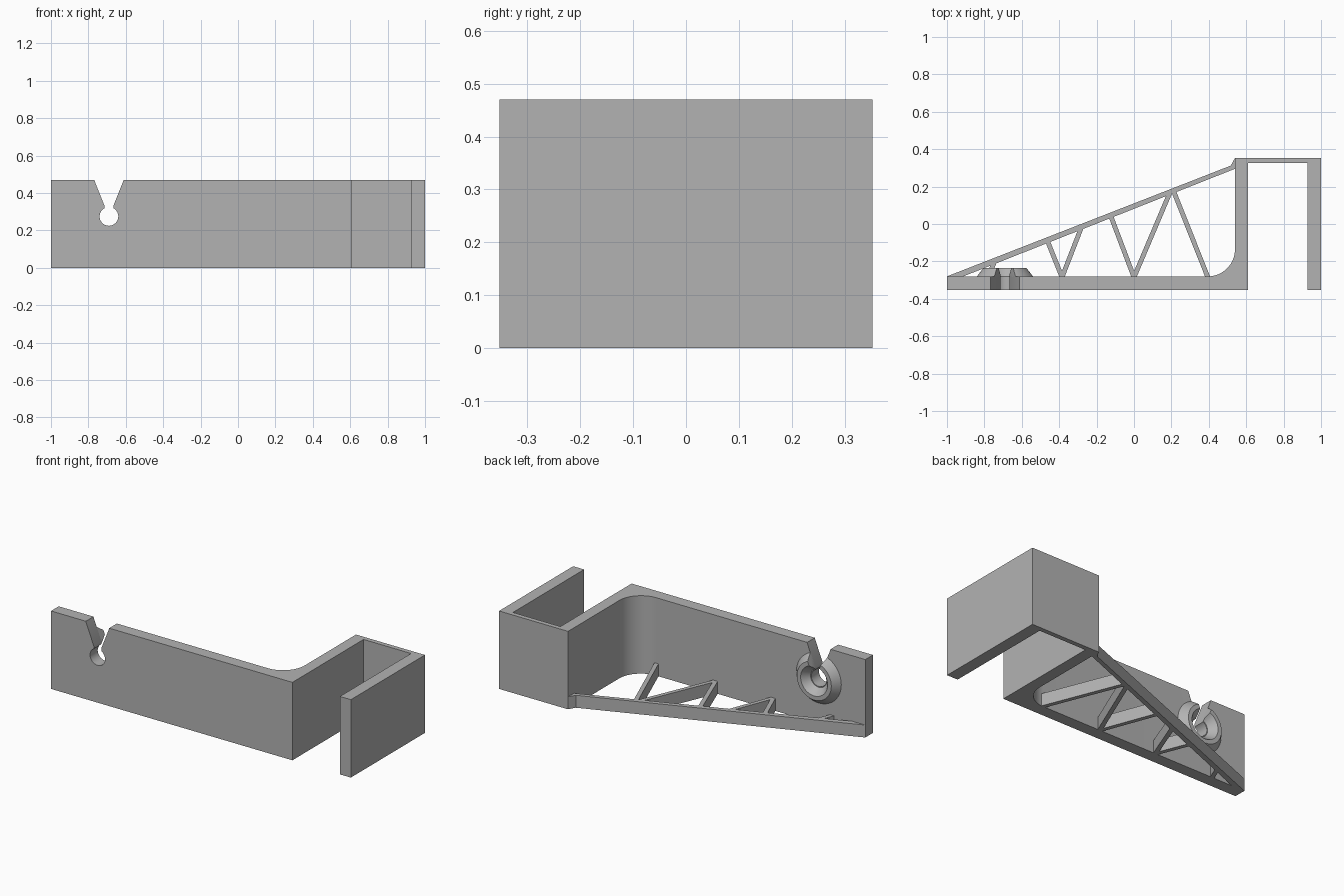
import bpy, bmesh, math
from mathutils import Vector

cube = bpy.data.objects.get("Cube")
if cube:
    bpy.data.objects.remove(cube, do_unlink=True)

grey = bpy.data.materials.new("plain grey")
grey.use_nodes = True
COLOUR = (0.45, 0.45, 0.45, 1)
grey.diffuse_color = COLOUR
grey.node_tree.nodes["Principled BSDF"].inputs["Base Color"].default_value = COLOUR

HEIGHT, RIB = 0.47, 0.075
FRONT, INNER, BACK = -0.353, -0.28, 0.353
HOLE_X, HOLE_Z, HOLE_R = -0.69, 0.275, 0.05


def finish(name, bm):
    bmesh.ops.recalc_face_normals(bm, faces=bm.faces)
    mesh = bpy.data.meshes.new(name)
    bm.to_mesh(mesh)
    bm.free()
    mesh.materials.append(grey)
    obj = bpy.data.objects.new(name, mesh)
    bpy.context.collection.objects.link(obj)
    return obj


def extrude(name, points, offset):
    """Closed outline pushed along an offset vector."""
    bm = bmesh.new()
    face = bm.faces.new([bm.verts.new(p) for p in points])
    new = bmesh.ops.extrude_face_region(bm, geom=[face])["geom"]
    bmesh.ops.translate(bm, vec=offset,
                        verts=[v for v in new if isinstance(v, bmesh.types.BMVert)])
    return finish(name, bm)


def slab(name, outline, height):
    return extrude(name, [(x, y, 0) for x, y in outline], Vector((0, 0, height)))


def arc(cx, cy, r, start, end, steps):
    angles = [math.radians(start + (end - start) * i / steps) for i in range(steps + 1)]
    return [(cx + r * math.cos(a), cy + r * math.sin(a)) for a in angles]


def smooth(obj):
    bpy.ops.object.select_all(action="DESELECT")
    obj.select_set(True)
    bpy.context.view_layer.objects.active = obj
    bpy.ops.object.shade_smooth_by_angle(angle=math.radians(30))


# Front plate with its filleted wall and the open hook
fillet = arc(0.395, INNER + 0.145, 0.145, -90, 0, 16)
bracket = slab("bracket", [(-1, FRONT), (0.61, FRONT), (0.61, 0.325), (0.927, 0.325),
                           (0.927, FRONT), (1, FRONT), (1, BACK), (0.54, BACK)]
               + fillet[::-1] + [(-1, INNER)], HEIGHT)

# Sloping brace along the back
slab("diagonal_brace", [(-1, INNER - 0.005), (-0.925, INNER - 0.005), (0.545, 0.297),
                        (0.545, BACK), (0.54, BACK), (0.517, 0.312), (-1, INNER)], RIB)

# Zigzag struts between plate and brace
STRUTS = [((0.395, -0.285), (0.21, 0.18)), ((0.0, -0.285), (0.195, 0.175)),
          ((0.0, -0.285), (-0.125, 0.045)), ((-0.385, -0.285), (-0.28, -0.015)),
          ((-0.385, -0.285), (-0.465, -0.085)), ((-0.78, -0.285), (-0.742, -0.193))]
for i, (a, b) in enumerate(STRUTS):
    a, b = Vector(a), Vector(b)
    side = (b - a).orthogonal().normalized() * 0.0125
    slab(f"strut_{i + 1}", [a - side, a + side, b + side, b - side], RIB)

# Dished boss turned around the hole
bm = bmesh.new()
profile = [(0.15, INNER - 0.003), (0.15, INNER), (0.115, -0.235), (0.09, -0.235),
           (0.055, INNER), (0.055, INNER - 0.003)]
verts = [bm.verts.new((HOLE_X + r, y, HOLE_Z)) for r, y in profile]
edges = [bm.edges.new((v, verts[i - 1])) for i, v in enumerate(verts)]
bmesh.ops.spin(bm, geom=verts + edges, cent=(HOLE_X, 0, HOLE_Z), axis=(0, 1, 0),
               angle=math.tau, steps=48)
bmesh.ops.remove_doubles(bm, verts=bm.verts, dist=0.0001)
boss = finish("hole_boss", bm)

# Keyhole slot cut through plate and boss
keyhole = arc(HOLE_X, HOLE_Z, HOLE_R, 120, 420, 40)
keyhole += [(HOLE_X + 0.025, 0.335), (HOLE_X + 0.075, 0.46), (HOLE_X + 0.086, 0.5),
            (HOLE_X - 0.086, 0.5), (HOLE_X - 0.075, 0.46), (HOLE_X - 0.025, 0.335)]
cutter = extrude("slot_cutter", [(x, -0.5, z) for x, z in keyhole], Vector((0, 0.4, 0)))
cutter.hide_render = True
cutter.hide_viewport = True

for part in (bracket, boss):
    cut = part.modifiers.new("slot", "BOOLEAN")
    cut.operation = "DIFFERENCE"
    cut.solver = "EXACT"
    cut.object = cutter
    bpy.context.view_layer.objects.active = part
    bpy.ops.object.modifier_apply(modifier=cut.name)
    smooth(part)
bpy.data.objects.remove(cutter, do_unlink=True)
